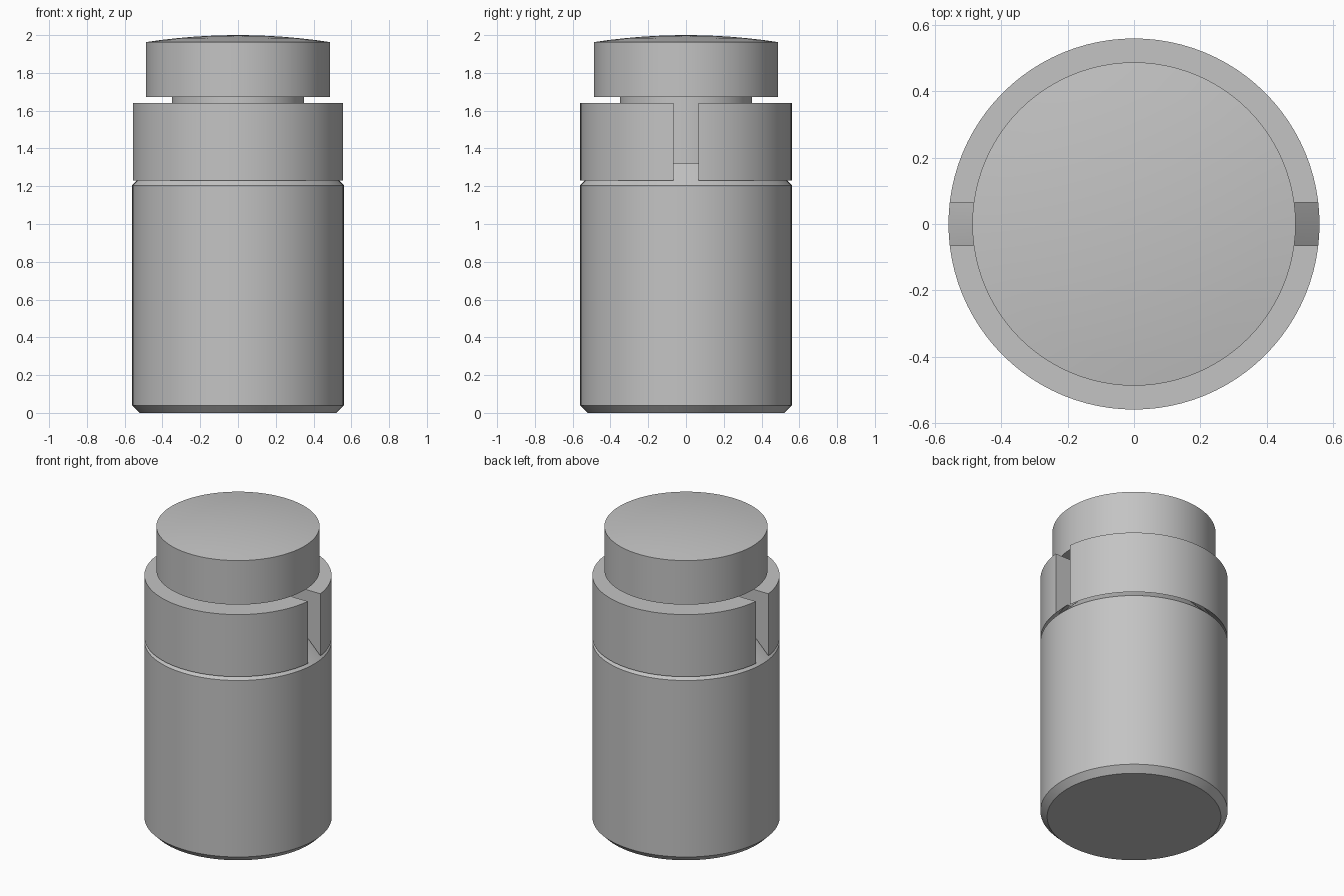
import bpy, bmesh, math

cube = bpy.data.objects.get("Cube")
if cube:
    bpy.data.objects.remove(cube, do_unlink=True)

SEGMENTS = 96
R = 0.56       # body and collar radius
NECK = 0.35
CAP = 0.488

grey = bpy.data.materials.new("plain_grey")
grey.use_nodes = True
colour = (0.55, 0.55, 0.55, 1)
grey.diffuse_color = colour
grey.node_tree.nodes["Principled BSDF"].inputs["Base Color"].default_value = colour


def lathe(name, profile, closed=False):
    """Spin an (r, z) profile around the z axis."""
    bm = bmesh.new()
    verts = [bm.verts.new((r, 0, z)) for r, z in profile]
    edges = [bm.edges.new(pair) for pair in zip(verts, verts[1:])]
    if closed:
        edges.append(bm.edges.new((verts[-1], verts[0])))
    bmesh.ops.spin(bm, geom=verts + edges, cent=(0, 0, 0), axis=(0, 0, 1),
                   angle=math.tau, steps=SEGMENTS, use_duplicate=False)
    bmesh.ops.remove_doubles(bm, verts=bm.verts, dist=0.0001)
    bmesh.ops.recalc_face_normals(bm, faces=bm.faces)
    mesh = bpy.data.meshes.new(name)
    bm.to_mesh(mesh)
    bm.free()
    mesh.materials.append(grey)
    obj = bpy.data.objects.new(name, mesh)
    bpy.context.collection.objects.link(obj)
    return obj


def activate(obj):
    bpy.ops.object.select_all(action='DESELECT')
    obj.select_set(True)
    bpy.context.view_layer.objects.active = obj


# Body with chamfered foot, sloping shoulder and narrow neck
body = lathe("body", [(0, 0), (R - 0.04, 0), (R, 0.04), (R, 1.205),
                      (R - 0.115, 1.32), (NECK, 1.32), (NECK, 1.69), (0, 1.69)])

# Collar with a sloping underside that follows the shoulder
collar = lathe("collar", [(NECK - 0.005, 1.32), (R - 0.09, 1.32), (R, 1.23),
                          (R, 1.64), (NECK - 0.005, 1.64)], closed=True)

# Slot through both sides of the collar
bpy.ops.mesh.primitive_cube_add(size=1, location=(0, 0, 1.45))
cutter = bpy.context.object
cutter.name = "slot_cutter"
cutter.scale = (2, 0.131, 1)
cutter.hide_render = True
activate(collar)
slot = collar.modifiers.new("slot", 'BOOLEAN')
slot.operation = 'DIFFERENCE'
slot.solver = 'EXACT'
slot.object = cutter
bpy.ops.object.modifier_apply(modifier=slot.name)
bpy.data.objects.remove(cutter, do_unlink=True)

# Cap with a shallow domed top
RISE = 0.037
dome = [(CAP * t / 6, 2 - RISE * (t / 6) ** 2) for t in range(6, -1, -1)]
cap = lathe("cap", [(0, 1.672), (CAP, 1.672)] + dome)

for obj in (body, collar, cap):
    activate(obj)
    bpy.ops.object.shade_smooth_by_angle(angle=math.radians(25))
